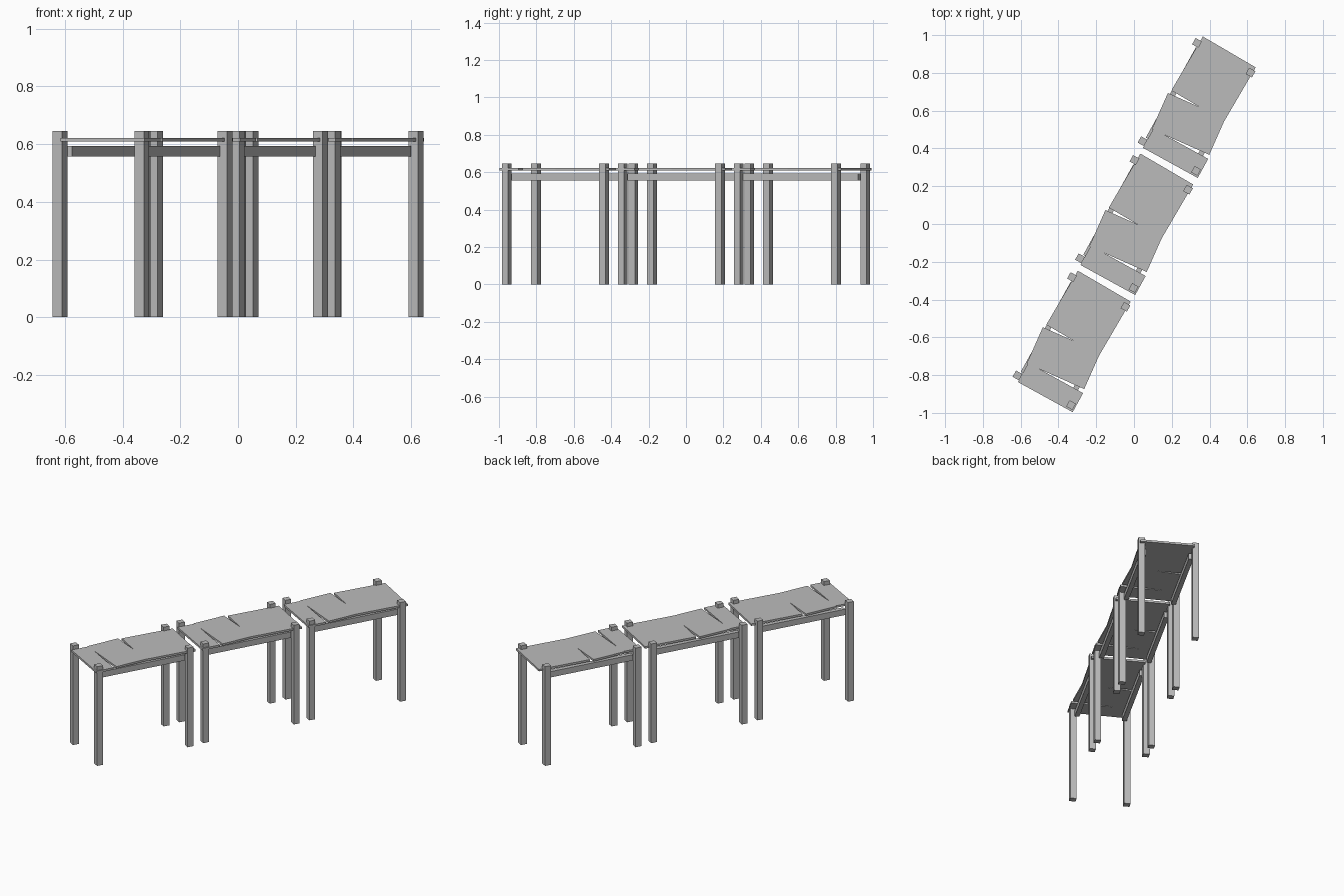
import bpy
from math import radians
from mathutils import Matrix, Vector

old = bpy.data.objects.get("Cube")
if old:
    bpy.data.objects.remove(old, do_unlink=True)

grey = bpy.data.materials.new("plain grey")
grey.use_nodes = True
colour = (0.5, 0.5, 0.5, 1)
grey.diffuse_color = colour
grey.node_tree.nodes["Principled BSDF"].inputs["Base Color"].default_value = colour


def box(name, centre, size, turn):
    """Box turned clockwise about z by the given degrees."""
    bpy.ops.mesh.primitive_cube_add(size=1)
    ob = bpy.context.object
    ob.name = name
    ob.matrix_world = (Matrix.Translation(centre)
                       @ Matrix.Rotation(radians(-turn), 4, 'Z')
                       @ Matrix.Diagonal((*size, 1)))
    ob.data.materials.append(grey)
    return ob


TURN = 29
HALF_W, HALF_L = 0.162, 0.2975
POST, POST_H = 0.038, 0.646
frame = Matrix.Rotation(radians(-TURN), 3, 'Z')

# Loose boards: offset x, offset y, width, length, turn
BOARDS = {
    "back_board": (0.09, 0.148, 0.324, 0.331, 30.3),
    "middle_board": (-0.042, -0.09, 0.333, 0.21, 24),
    "front_board": (-0.111, -0.246, 0.331, 0.115, 28.8),
}

# Three identical tables in a slanted row
for i, place in enumerate(("front", "middle", "back")):
    base = Vector((0.331, 0.62, 0)) * (i - 1)

    for sx, side in ((-1, "right"), (1, "left")):
        # Corner posts
        for sy, end in ((-1, "front"), (1, "back")):
            c = base + frame @ Vector((sx * HALF_W, sy * HALF_L, POST_H / 2))
            box(f"{place}_table_{end}_{side}_post", c, (POST, POST, POST_H), TURN)
        # Long rail just inside the posts
        c = base + frame @ Vector((sx * (HALF_W - 0.02), 0, 0.575))
        box(f"{place}_table_{side}_rail", c, (0.028, 2 * HALF_L - 0.05, 0.038), TURN)

    # Crooked top boards
    for name, (x, y, w, l, turn) in BOARDS.items():
        box(f"{place}_table_{name}", base + Vector((x, y, 0.615)), (w, l, 0.013), turn)
